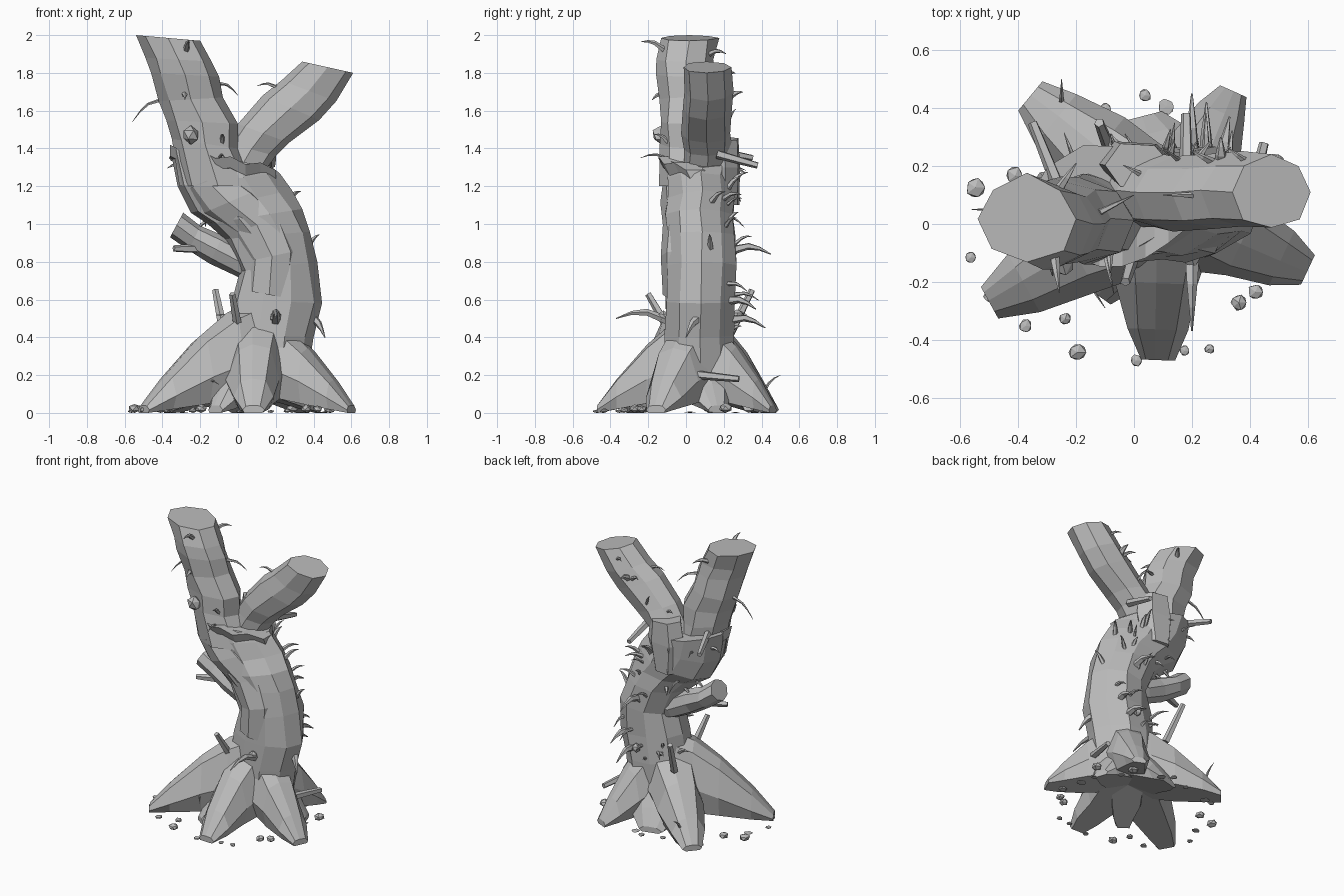
import bpy, bmesh, math, random
from mathutils import Vector

random.seed(4)
if "Cube" in bpy.data.objects:
    bpy.data.objects.remove(bpy.data.objects["Cube"])

colour = (.5, .5, .5, 1)
grey = bpy.data.materials.new("bark_grey")
grey.use_nodes = True
grey.diffuse_color = colour
shader = next(n for n in grey.node_tree.nodes if n.type == 'BSDF_PRINCIPLED')
shader.inputs["Base Color"].default_value = colour
shader.inputs["Roughness"].default_value = .9


def finish(name, bm):
    bmesh.ops.recalc_face_normals(bm, faces=bm.faces)
    mesh = bpy.data.meshes.new(name)
    bm.to_mesh(mesh)
    bm.free()
    mesh.materials.append(grey)
    obj = bpy.data.objects.new(name, mesh)
    bpy.context.collection.objects.link(obj)
    return obj


def loft(name, rings):
    """Skin equal-length loops of points and cap both ends."""
    bm = bmesh.new()
    loops = [[bm.verts.new(point) for point in ring] for ring in rings]
    for low, high in zip(loops, loops[1:]):
        for i in range(len(low)):
            bm.faces.new((low[i - 1], low[i], high[i], high[i - 1]))
    bm.faces.new(loops[0])
    bm.faces.new(loops[-1])
    return finish(name, bm)


def limb(name, spans, y, depth, sides=8, rough=.06):
    """Each span gives the two outline points (x, z) of one cross-section."""
    ridges = [random.uniform(-rough, rough) for _ in range(sides)]
    rings = []
    for ax, az, bx, bz in spans:
        sway = y + random.uniform(-.01, .01)
        left, right = Vector((ax, sway, az)), Vector((bx, sway, bz))
        middle, half = (left + right) / 2, (right - left) / 2
        ring = []
        for i, ridge in enumerate(ridges):
            angle = math.tau * i / sides
            offset = half * math.cos(angle) + Vector((0, depth * math.sin(angle), 0))
            on_outline = i % (sides // 2) == 0
            swell = 1 if on_outline else 1 + ridge + random.uniform(-rough, rough)
            ring.append(middle + offset * swell)
        rings.append(ring)
    return loft(name, rings)


def root(name, start, end, width, height, lift=.1):
    """Blocky buttress, undercut at the ground, dropping towards its tip."""
    start, end = Vector((*start, 0)), Vector((*end, 0))
    side = (end - start).normalized().cross(Vector((0, 0, 1)))
    rings = []
    for t in (0, .25, .5, .8, 1):
        w = width * (1 - .65 * t ** 2)
        h = height * (1 - t ** 1.5) + .04
        bottom = lift * (1 - t)
        ring = []
        for across, rise in ((-.75, 0), (-1, .4), (-.6, .93), (.1, 1), (.65, .9), (1, .4), (.75, 0)):
            offset = side * w * across * random.uniform(.9, 1.1)
            ring.append(start.lerp(end, t) + offset + Vector((0, 0, bottom + (h - bottom) * rise)))
        rings.append(ring)
    return loft(name, rings)


def spike(name, base, reach, radius, blunt=.1, sides=5):
    """Tapering thorn with a slight arch; a high blunt makes a snapped stub."""
    base, reach = Vector(base), Vector(reach)
    u = reach.orthogonal().normalized()
    v = reach.normalized().cross(u)
    arch = 0 if blunt > .5 else reach.length / 2
    rings = []
    for t in (-.2, .4, .7, 1):
        centre = base + reach * t + Vector((0, 0, arch * t * (1 - t)))
        r = radius * (1 + (blunt - 1) * max(t, 0))
        angles = [math.tau * k / sides for k in range(sides)]
        rings.append([centre + (u * math.cos(a) + v * math.sin(a)) * r for a in angles])
    return loft(name, rings)


def scatter_thorns(part, count, back_only):
    """Grow small thorns from the side faces of a part."""
    faces = [f for f in part.data.polygons
             if len(f.vertices) == 4 and f.center.z > .4 and (f.normal.y > .2 or not back_only)]
    for _ in range(count):
        face = random.choice(faces)
        corner = part.data.vertices[random.choice(face.vertices)].co
        base = face.center.lerp(corner, random.uniform(0, .6))
        lean = Vector([random.uniform(-.5, .5) for _ in range(3)])
        reach = (face.normal + lean) * random.uniform(.05, .1)
        spike("thorn", base, reach, random.uniform(.01, .02))


def stone(name, x, y, z, radius, flat):
    bm = bmesh.new()
    bmesh.ops.create_icosphere(bm, subdivisions=1, radius=radius)
    for v in bm.verts:
        v.co *= random.uniform(.75, 1)
        v.co.z *= flat
    floor = min(v.co.z for v in bm.verts)
    bmesh.ops.translate(bm, verts=bm.verts, vec=(x, y, z - floor))
    return finish(name, bm)


# Main trunk, leaning out and curling back
trunk = limb("trunk", [
    (-.05, .15, .36, .15), (-.05, .42, .4, .4), (-.03, .6, .445, .58), (.01, .75, .42, .8),
    (-.07, .92, .38, .96), (-.16, 1, .34, 1.08), (-.25, 1.06, .285, 1.18),
    (-.32, 1.2, .22, 1.27), (-.36, 1.4, .18, 1.3)], y=.08, depth=.19, sides=10)

# Second strand bulging from the front of the trunk
limb("crossing_strand", [
    (.03, .65, .3, .6), (.04, .8, .32, .86), (-.05, .94, .25, 1.05),
    (-.2, 1.05, .1, 1.18), (-.28, 1.18, -.05, 1.28)], y=0, depth=.13)

# Two sawn limbs and a short side branch
right_limb = limb("right_limb", [
    (-.31, 1.2, .1, 1.2), (-.35, 1.45, 0, 1.4), (-.38, 1.55, 0, 1.53),
    (-.42, 1.65, -.08, 1.67), (-.46, 1.8, -.1, 1.78), (-.49, 1.88, -.14, 1.86),
    (-.54, 2, -.2, 1.97)], y=.01, depth=.145)
left_limb = limb("left_limb", [
    (-.12, 1.3, .12, 1.25), (-.06, 1.43, .2, 1.36), (0, 1.53, .27, 1.43), (.13, 1.68, .43, 1.55),
    (.23, 1.76, .52, 1.65), (.34, 1.86, .61, 1.8)], y=.11, depth=.13)
limb("side_branch", [
    (.1, .7, .1, .88), (0, .72, .04, .87), (-.15, .79, -.08, .94), (-.26, .86, -.2, .99),
    (-.36, .93, -.29, 1.06)], y=.1, depth=.08)

# Broken bark around the fork
limb("rear_bark_plate", [
    (-.1, 1.1, .1, 1.1), (-.13, 1.3, .15, 1.3), (-.1, 1.46, .13, 1.44)],
    y=.2, depth=.08, sides=6)
rim = []
for step in range(8):
    t = step / 7
    tooth = .025 if step % 2 else 0
    lip = Vector((.56 * t - .36, -.15 * math.sin(math.pi * t), 1.42 - .11 * t - tooth))
    rim.append([lip, lip + Vector((0, .1, 0)), lip + Vector((0, .1, -.07)),
                lip + Vector((0, .03, -.06))])
loft("front_bark_rim", rim)

# Buttress roots
heart = (.1, .06)
root("front_right_root", heart, (-.5, -.27), width=.18, height=.56)
root("front_root", heart, (.08, -.47), width=.17, height=.5)
root("front_left_root", (.15, .05), (.6, -.16), width=.17, height=.47)
root("back_left_root", (.17, .08), (.34, .46), width=.14, height=.48)
root("back_right_root", heart, (-.36, .44), width=.18, height=.48)

# Low webs filling the gaps between the roots
root("back_web", heart, (.02, .37), width=.22, height=.38)
root("side_web", heart, (.42, .17), width=.16, height=.4)
root("front_web", heart, (-.12, -.25), width=.14, height=.42)

# Long thorns
for base, reach in (
        ((.2, .25, .87), (0, .2, -.03)), ((.2, -.1, .5), (0, -.27, 0)),
        ((.3, .2, 1.65), (0, .1, .05)), ((.4, .06, .5), (.06, -.06, -.1)),
        ((.3, .22, .6), (.03, .15, -.05)), ((.25, .24, .5), (0, .18, -.05))):
    spike("long_thorn", base, reach, radius=.03)

# Wispy twigs
for base, reach in (
        ((-.1, .05, 1.75), (.1, .05, -.07)), ((-.42, .05, 1.66), (-.14, 0, -.12)),
        ((.2, .1, 1.73), (-.1, 0, 0)), ((-.25, .4, .1), (0, .1, .1)),
        ((-.2, -.14, .15), (.1, -.15, 0)), ((-.1, -.1, 1.35), (.03, -.14, 0))):
    spike("wispy_twig", base, reach, radius=.012)

# Snapped stubs
for base, reach in (
        ((0, -.1, .46), (-.03, -.1, .17)), ((.18, .2, 1.36), (0, .18, -.05)),
        ((.4, .08, .2), (.05, .2, -.02)), ((-.08, .25, .45), (-.04, .1, .2)),
        ((-.25, .1, 1.4), (-.1, .25, -.05)), ((-.24, .06, .87), (-.1, -.04, 0))):
    spike("snapped_stub", base, reach, radius=.025, blunt=.7)

# Small thorns
scatter_thorns(trunk, 28, back_only=True)
scatter_thorns(right_limb, 5, back_only=False)
scatter_thorns(left_limb, 5, back_only=True)

# Loose stones and flat chips lying around the roots
for i in range(24):
    angle = math.tau * i / 24 + random.uniform(-.1, .1)
    spread = random.uniform(.75, 1)
    stone("ground_stone", .6 * spread * math.cos(angle), .48 * spread * math.sin(angle), 0,
          random.uniform(.02, .045), random.choice((.1, .4, .7)))

# Knots stuck on the bark
stone("fork_knot", -.25, -.13, 1.42, .055, 1)
for y in (-.12, .27):
    stone("trunk_knot", .2, y, .48, .035, 1)
